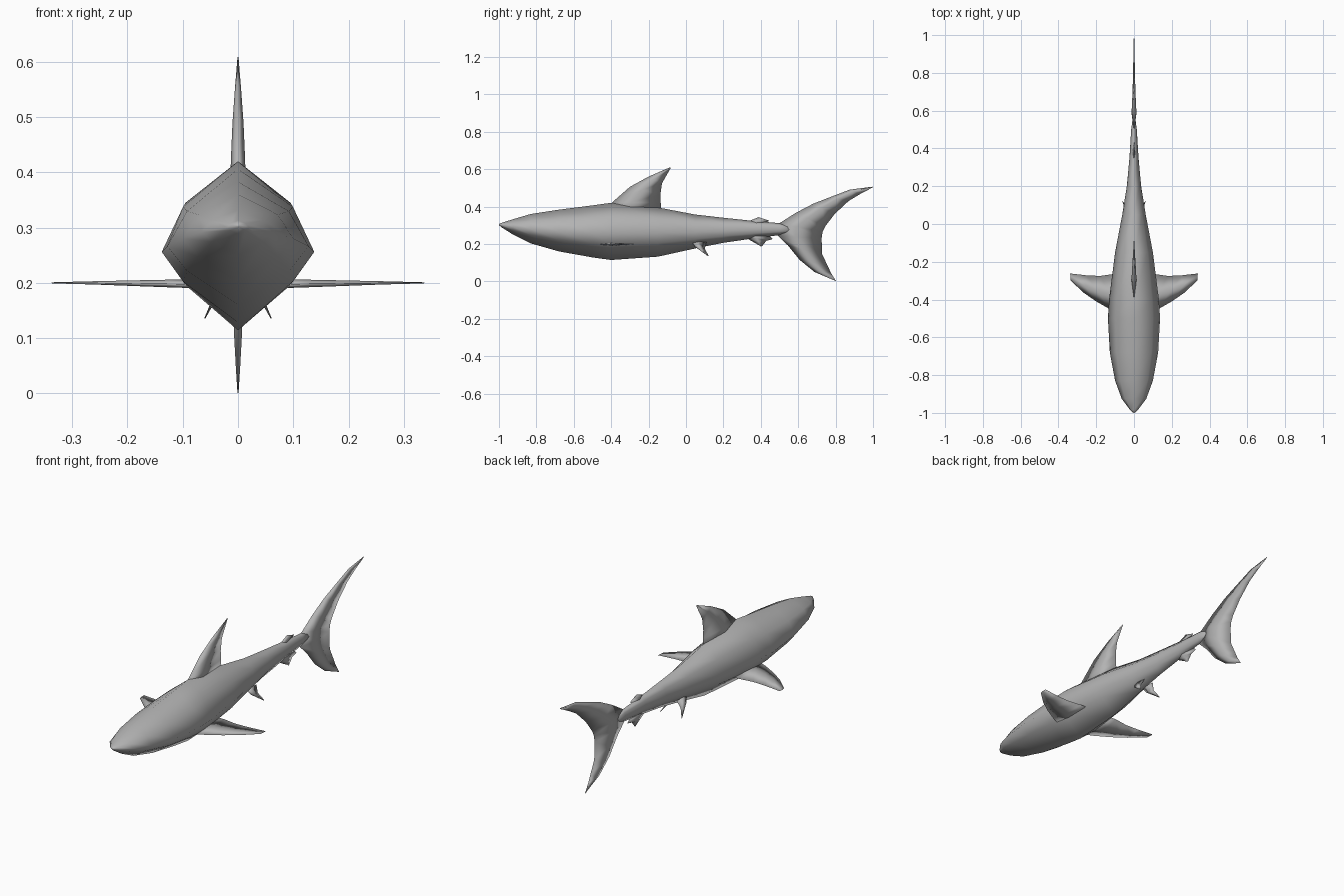
import bpy
import bmesh
from mathutils import Vector

grey = bpy.data.materials.new("shark grey")
grey.diffuse_color = (0.45, 0.45, 0.45, 1)


def loft(name, rings, mirror=False):
    """Skin a list of equal-sized rings, cap both ends, shade smooth."""
    bm = bmesh.new()
    rows = [[bm.verts.new(p) for p in ring] for ring in rings]
    n = len(rows[0])
    for a, b in zip(rows, rows[1:]):
        for i in range(n):
            j = (i + 1) % n
            bm.faces.new((a[i], a[j], b[j], b[i]))
    bm.faces.new(rows[0])
    bm.faces.new(rows[-1])
    bmesh.ops.remove_doubles(bm, verts=bm.verts[:], dist=0.0004)
    if mirror:
        copy = bmesh.ops.duplicate(bm, geom=bm.verts[:] + bm.edges[:] + bm.faces[:])["geom"]
        for v in copy:
            if isinstance(v, bmesh.types.BMVert):
                v.co.x *= -1
    bmesh.ops.recalc_face_normals(bm, faces=bm.faces[:])
    mesh = bpy.data.meshes.new(name)
    bm.to_mesh(mesh)
    bm.free()
    mesh.materials.append(grey)
    mesh.shade_smooth()
    obj = bpy.data.objects.new(name, mesh)
    bpy.context.collection.objects.link(obj)
    return obj


def fin(name, rows, normal, mirror=False):
    """Lens-shaped blade; each row is leading point, trailing point, half thickness."""
    rings = []
    for lead, trail, t in rows:
        a, b = Vector(lead), Vector(trail)
        mid = a.lerp(b, 0.4)
        off = Vector(normal) * t
        rings.append([a, mid + off, b, mid - off])
    return loft(name, rings, mirror)


def upright(rows):
    """Turn (y, z, y, z, thickness) rows into rows on the centre plane."""
    return [((0, a, b), (0, c, d), t) for a, b, c, d, t in rows]


# Body: y, half width, top z, widest z, bottom z
stations = [
    (-1.0, 0.003, 0.307, 0.303, 0.300),
    (-0.985, 0.02, 0.313, 0.300, 0.288),
    (-0.925, 0.065, 0.332, 0.292, 0.250),
    (-0.83, 0.10, 0.360, 0.280, 0.203),
    (-0.68, 0.128, 0.383, 0.266, 0.160),
    (-0.50, 0.138, 0.406, 0.256, 0.128),
    (-0.40, 0.132, 0.420, 0.255, 0.114),
    (-0.15, 0.10, 0.395, 0.258, 0.132),
    (0.05, 0.062, 0.357, 0.262, 0.176),
    (0.20, 0.038, 0.340, 0.268, 0.206),
    (0.35, 0.024, 0.324, 0.275, 0.228),
    (0.50, 0.015, 0.311, 0.278, 0.247),
    (0.58, 0.004, 0.295, 0.277, 0.260),
]
body = []
for y, w, top, mid, bot in stations:
    up, low = mid + 0.545 * (top - mid), mid - 0.42 * (mid - bot)
    body.append([(0, y, top), (0.72 * w, y, up), (w, y, mid), (0.72 * w, y, low),
                 (0, y, bot), (-0.72 * w, y, low), (-w, y, mid), (-0.72 * w, y, up)])
loft("body", body)

# Fins on the centre line
fin("dorsal_fin", upright([
    (-0.42, 0.36, -0.13, 0.36, 0.014),
    (-0.395, 0.422, -0.135, 0.42, 0.013),
    (-0.30, 0.505, -0.137, 0.465, 0.010),
    (-0.20, 0.560, -0.128, 0.525, 0.006),
    (-0.085, 0.610, -0.083, 0.604, 0.001),
]), (1, 0, 0))

fin("tail_fin", upright([
    (0.997, 0.506, 1.0, 0.503, 0.001),
    (0.875, 0.490, 0.93, 0.466, 0.003),
    (0.77, 0.450, 0.87, 0.430, 0.005),
    (0.68, 0.415, 0.795, 0.360, 0.007),
    (0.585, 0.365, 0.745, 0.295, 0.010),
    (0.497, 0.309, 0.73, 0.265, 0.013),
    (0.492, 0.243, 0.725, 0.230, 0.013),
    (0.545, 0.192, 0.728, 0.145, 0.010),
    (0.607, 0.115, 0.755, 0.088, 0.007),
    (0.687, 0.050, 0.775, 0.045, 0.004),
    (0.80, 0.002, 0.803, 0.0, 0.001),
]), (1, 0, 0))

fin("rear_dorsal_fin", upright([
    (0.33, 0.30, 0.43, 0.30, 0.008),
    (0.345, 0.326, 0.43, 0.315, 0.006),
    (0.388, 0.343, 0.445, 0.324, 0.001),
]), (1, 0, 0))

fin("anal_fin", upright([
    (0.30, 0.25, 0.44, 0.25, 0.008),
    (0.32, 0.233, 0.465, 0.226, 0.006),
    (0.36, 0.210, 0.43, 0.217, 0.004),
    (0.402, 0.186, 0.408, 0.190, 0.001),
]), (1, 0, 0))

# Paired fins, built on one side and mirrored
fin("pectoral_fins", [
    ((0.06, -0.48, 0.197), (0.06, -0.265, 0.199), 0.008),
    ((0.13, -0.45, 0.198), (0.11, -0.265, 0.2), 0.007),
    ((0.20, -0.41, 0.199), (0.18, -0.275, 0.2), 0.005),
    ((0.265, -0.365, 0.2), (0.25, -0.272, 0.2), 0.003),
    ((0.335, -0.30, 0.2), (0.338, -0.262, 0.2), 0.001),
], (0, 0, 1), mirror=True)

fin("pelvic_fins", [
    ((0.025, 0.03, 0.21), (0.025, 0.11, 0.21), 0.005),
    ((0.038, 0.05, 0.183), (0.040, 0.10, 0.175), 0.004),
    ((0.060, 0.117, 0.135), (0.060, 0.121, 0.137), 0.001),
], (0.8, 0, 0.6), mirror=True)
